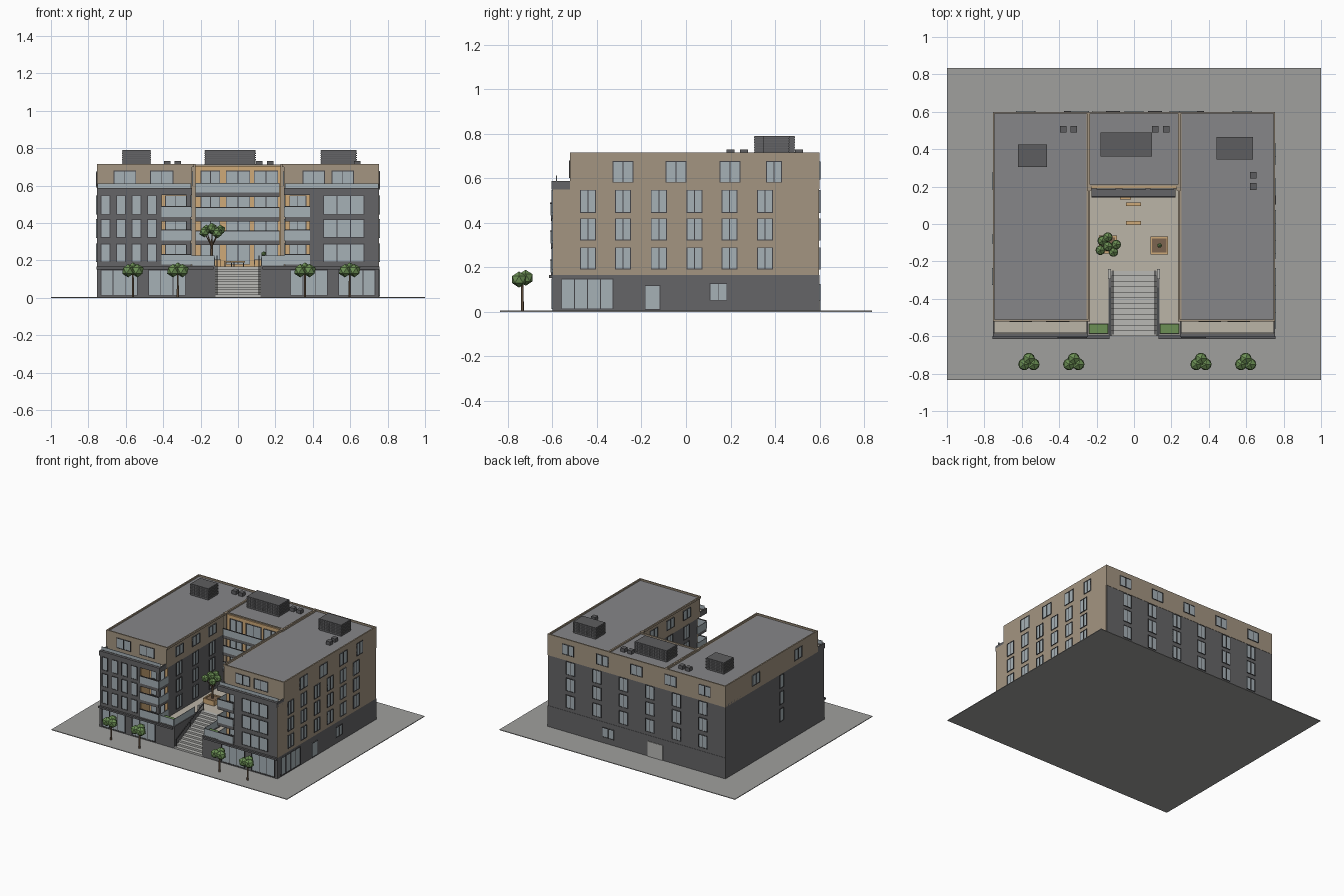
import bpy, bmesh, math
from mathutils import Vector, Matrix

if "Cube" in bpy.data.objects:
    bpy.data.objects.remove(bpy.data.objects["Cube"])

COL = dict(dark=(.13, .13, .135), tan=(.37, .30, .22), wood=(.62, .40, .19), glass=(.38, .44, .47),
           roof=(.24, .24, .25), paving=(.35, .35, .34), deck=(.50, .46, .39), green=(.15, .28, .09),
           frame=(.06, .06, .065), stone=(.48, .48, .46), bark=(.2, .13, .08), metal=(.11, .11, .115))
MATS = {}
for k, c in COL.items():
    MATS[k] = bpy.data.materials.new(k)
    MATS[k].diffuse_color = (*c, 1)
PARTS = {}


def part(name, mat):
    return PARTS.setdefault(name, (bmesh.new(), mat))[0]


def box(name, mat, x0, x1, y0, y1, z0, z1):
    m = Matrix.Translation(((x0 + x1) / 2, (y0 + y1) / 2, (z0 + z1) / 2)) @ Matrix.Diagonal(
        (abs(x1 - x0), abs(y1 - y0), abs(z1 - z0), 1))
    bmesh.ops.create_cube(part(name, mat), size=1, matrix=m)


def rod(name, mat, a, b, r0, r1=None, n=6):
    a, b = Vector(a), Vector(b)
    d = b - a
    m = Matrix.Translation((a + b) / 2) @ d.to_track_quat('Z', 'Y').to_matrix().to_4x4()
    bmesh.ops.create_cone(part(name, mat), cap_ends=True, segments=n, radius1=r0,
                          radius2=r1 or r0, depth=d.length, matrix=m)


def blob(name, c, r):
    bmesh.ops.create_icosphere(part(name, 'green'), subdivisions=1, radius=r, matrix=Matrix.Translation(c))


def window(axis, s, pos, u0, u1, z0, z1, panes=2):
    """Glazing on a wall whose outward normal is s along axis."""
    def bar(name, mat, a, b, c, d, depth):
        p = (pos - s * .002, pos + s * depth)
        box(name, mat, *(p + (a, b) if axis == 'x' else (a, b) + p), c, d)
    bar('window_glass', 'glass', u0, u1, z0, z1, .002)
    t = .004
    bar('window_frames', 'frame', u0, u1, z0, z0 + t, .005)
    bar('window_frames', 'frame', u0, u1, z1 - t, z1, .005)
    for i in range(panes + 1):
        u = u0 + (u1 - u0 - t) * i / panes
        bar('window_frames', 'frame', u, u + t, z0 + t, z1 - t, .005)


def parapet(name, mat, x0, x1, y0, y1, z0, z1, t=.01):
    box(name, mat, x0, x1, y0, y0 + t, z0, z1)
    box(name, mat, x0, x1, y1 - t, y1, z0, z1)
    box(name, mat, x0, x0 + t, y0 + t, y1 - t, z0, z1)
    box(name, mat, x1 - t, x1, y0 + t, y1 - t, z0, z1)


ROWS = [(.19, .29), (.32, .42), (.445, .548)]
SLABS = [.165, .295, .42, .55]
box('ground', 'paving', -1, 1, -.835, .835, 0, .005)

# Two wings: base, charcoal storeys with an open corner for balconies, tan set-back top
for s in (-1, 1):
    def mbox(n, m, a, b, *r):
        box(n, m, min(s * a, s * b), max(s * a, s * b), *r)
    inner = .41 if s < 0 else .385
    mbox('wing_base', 'dark', .25, .755, -.6, .6, .005, .165)
    mbox('wing_storeys', 'dark', .25, .75, -.49, .598, .165, .552)
    mbox('wing_storeys', 'dark', inner, .75, -.6, -.49, .165, .57)
    mbox('wing_storeys', 'dark', .25, inner, -.6, -.49, .55, .57)
    mbox('top_storey', 'tan', .245, .755, -.52, .6, .552, .70)
    mbox('wing_roof', 'roof', .255, .745, -.51, .59, .70, .703)
    x0, x1 = sorted((s * .235, s * .755))
    parapet('roof_parapet', 'tan', x0, x1, -.52, .6, .70, .715)
    # front terrace
    mbox('terrace_floor', 'deck', .25, .745, -.585, -.52, .57, .573)
    mbox('terrace_parapet', 'dark', .245, .755, -.605, -.585, .55, .588)
    mbox('terrace_parapet', 'dark', .745, .755, -.585, -.52, .55, .588)
    mbox('terrace_parapet', 'dark', .245, .255, -.585, -.52, .55, .588)
    mbox('terrace_glass', 'glass', .25, .75, -.584, -.58, .588, .612)
    # side cladding: tan on the right, charcoal on the left
    mbox('side_cladding', 'tan', .75, .755, -.598, .597, .165, .57) if s > 0 else \
        mbox('party_wall', 'dark', .75, .755, -.598, .597, .165, .57)
    # corner balconies
    mbox('balcony_back_wall', 'wood', .25, inner, -.495, -.49, .165, .55)
    mbox('balcony_side_wall', 'wood', inner - .004, inner, -.595, -.495, .165, .55)
    for z, (a, b) in zip(SLABS, ROWS):
        mbox('balcony_slab', 'dark', .25, inner, -.606, -.49, z - .012, z + .012)
        mbox('balcony_rail', 'glass', .25, inner, -.608, -.603, z + .012, z + .065)
        mbox('balcony_rail', 'glass', .246, .251, -.603, -.49, z + .012, z + .065)
        mbox('rail_cap', 'frame', .25, inner, -.61, -.602, z + .065, z + .07)
        u = sorted((s * .275, s * (inner - .02)))
        window('y', -1, -.495, *u, z + .013, b)
    if s < 0:
        mbox('corner_pier', 'dark', .25, .275, -.6, -.575, .165, .55)
    # shop fronts with canopy band
    for a, b in ((.28, .48), (.535, .735)):
        window('y', -1, -.6, *sorted((s * a, s * b)), .012, .15, 3)
    mbox('canopy_band', 'metal', .13, .757, -.616, -.6, .152, .166)
    # top storey front windows
    for a, b in ((.345, .465), (.50, .62)) if s > 0 else ((.345, .47), (.545, .665)):
        window('y', -1, -.52, *sorted((s * a, s * b)), .602, .68)
    # courtyard walls
    for y in (-.36, -.16, .04):
        window('x', -s, s * .245, y - .045, y + .045, .60, .675)
        for a, b in ROWS:
            window('x', -s, s * .25, y - .035, y + .035, a, b)

# Front facade upper windows: slim on the left, wide on the right
for a, b in ROWS:
    for i in range(4):
        x = -.735 + i * .083
        window('y', -1, -.6, x, x + .052, a, b, 1)
    window('y', -1, -.6, .455, .675, a, b, 3)

# Right side windows
for y in (-.44, -.283, -.122, .038, .195, .355):
    for a, b in ROWS:
        window('x', 1, .755, y - .036, y + .036, a, b)
for y in (-.283, -.045, .197, .395):
    w = .036 if y > .3 else .047
    window('x', 1, .755, y - w, y + w, .58, .677)
for a, b, c, d, n in ((-.56, -.325, .012, .15, 4), (-.185, -.115, .008, .12, 1), (.105, .185, .05, .13, 2)):
    window('x', 1, .755, a, b, c, d, n)

# Left side: one slim column and top windows
for a, b in ROWS:
    window('x', -1, -.755, -.105, -.055, a, b, 1)
for y in (-.28, .23):
    window('x', -1, -.755, y - .045, y + .045, .59, .675)

# Rear link block
box('link_base', 'dark', -.25, .25, .2, .6, .005, .165)
box('link_storeys', 'dark', -.25, .25, .2, .598, .165, .552)
box('link_top', 'tan', -.25, .25, .2, .6, .552, .70)
box('link_roof', 'roof', -.24, .24, .21, .59, .70, .703)
parapet('roof_parapet', 'tan', -.25, .25, .2, .6, .70, .713)
box('link_wood_wall', 'wood', -.23, .23, .19, .2, .165, .705)
for s in (-1, 1):
    x = sorted((s * .228, s * .25))
    box('link_jamb', 'tan', *x, .18, .2, .165, .715)
for i, z in enumerate(SLABS):
    top = (ROWS + [(0, .68)])[i][1]
    for a, b in ((-.2, -.095), (-.065, .065), (.085, .215)):
        window('y', -1, .19, a, b, z + .012, top)
    if i:
        box('link_balcony_slab', 'dark', -.228, .222, .145, .2, z - .012, z + .012)
        box('link_balcony_glass', 'glass', -.228, .222, .143, .148, z + .012, z + .06)
        box('rail_cap', 'frame', -.228, .222, .142, .149, z + .06, z + .065)

# Rear facade windows
for i in range(6):
    x = -.5625 + .225 * i
    for a, b in ROWS:
        window('y', 1, .598, x - .037, x + .037, a, b)
for i in range(5):
    x = -.58 + .29 * i
    window('y', 1, .6, x - .05, x + .05, .595, .675)
window('y', 1, .6, .19, .29, .05, .125)
box('rear_door', 'stone', -.225, -.095, .598, .604, .005, .12)

# Courtyard podium, stairs and rails
box('podium', 'deck', -.25, .25, -.25, .2, .005, .167)
for i in range(12):
    y = -.6 + i * .35 / 12
    box('stairs', 'stone', -.12, .12, y, -.25, .005 + i * .0135, .005 + (i + 1) * .0135)
for s in (-1, 1):
    def mb(n, m, a, b, *r):
        box(n, m, *sorted((s * a, s * b)), *r)
    mb('podium_side', 'deck', .135, .25, -.59, -.25, .005, .167)
    mb('podium_front', 'dark', .12, .25, -.6, -.59, .005, .172)
    mb('stair_cheek', 'dark', .12, .135, -.6, -.25, .005, .172)
    mb('podium_glass', 'glass', .13, .245, -.597, -.593, .172, .225)
    mb('podium_glass', 'glass', .126, .13, -.593, -.34, .172, .225)
    mb('stair_post', 'stone', .123, .138, -.295, -.24, .167, .215)
    mb('hedge_box', 'stone', .137, .243, -.588, -.532, .167, .185)
    mb('hedge', 'green', .14, .24, -.585, -.535, .185, .203)
    rod('handrail', 'metal', (s * .112, -.59, .07), (s * .112, -.25, .225), .003)
    for y, z in ((-.585, .01), (-.42, .08), (-.255, .16)):
        rod('handrail', 'metal', (s * .112, y, z), (s * .112, y, z + .063), .0025)

# Courtyard planters and benches
for x, y in ((-.14, -.11), (.135, -.115)):
    parapet('planter', 'wood', x - .048, x + .048, y - .048, y + .048, .167, .205)
    box('planter_soil', 'bark', x - .04, x + .04, y - .04, y + .04, .167, .198)
for x, y, w in ((-.003, .105, .04), (-.003, .005, .04), (-.045, .14, .03)):
    box('bench_seat', 'wood', x - w, x + w, y - .01, y + .01, .188, .196)
    for s in (-1, 1):
        box('bench_leg', 'metal', x + s * w * .8 - .003, x + s * w * .8 + .003, y - .008, y + .008, .167, .188)

# Trees
for x in (-.562, -.322, .358, .597):
    rod('street_trunk', 'bark', (x, -.735, .005), (x, -.735, .13), .007, .005)
    for dx, dy, dz in ((-.025, -.015, 0), (.025, -.015, 0), (0, .015, .008)):
        blob('street_foliage', (x + dx, -.735 + dy, .145 + dz), .036)
cx, cy = -.14, -.11
rod('court_trunk', 'bark', (cx, cy, .19), (cx, cy, .29), .008, .006)
for dx, dy, dz in ((-.04, -.03, 0), (.03, -.04, -.005), (.045, 0, .01), (-.03, .02, .01), (0, .04, .015), (0, -.01, .02)):
    rod('court_branch', 'bark', (cx, cy, .275), (cx + dx, cy + dy, .35 + dz), .004, .002, 5)
    blob('court_foliage', (cx + dx, cy + dy, .352 + dz), .029)
rod('shrub_stem', 'bark', (.135, -.115, .195), (.135, -.115, .235), .004)
blob('shrub', (.137, -.115, .235), .014)

# Rooftop plant with louvres, and small vents
for x0, x1, y0, y1 in ((-.62, -.465, .305, .425), (-.18, .095, .36, .49), (.44, .635, .345, .465)):
    box('plant_room', 'metal', x0 + .003, x1 - .003, y0 + .003, y1 - .003, .70, .79)
    for i in range(7):
        z = .712 + i * .0115
        box('plant_louvre', 'dark', x0, x1, y0, y1, z, z + .006)
for x, y in ((-.378, .507), (-.322, .507), (.113, .507), (.172, .507), (.637, .26), (.637, .2)):
    box('roof_vent', 'metal', x - .018, x + .018, y - .018, y + .018, .70, .73)

for name, (bm, mat) in PARTS.items():
    me = bpy.data.meshes.new(name)
    bm.to_mesh(me)
    bm.free()
    me.materials.append(MATS[mat])
    bpy.context.collection.objects.link(bpy.data.objects.new(name, me))

for m in bpy.data.materials:
    if m.users and not m.is_grease_pencil:
        m.use_nodes = True
        m.node_tree.nodes["Principled BSDF"].inputs["Base Color"].default_value = m.diffuse_color
